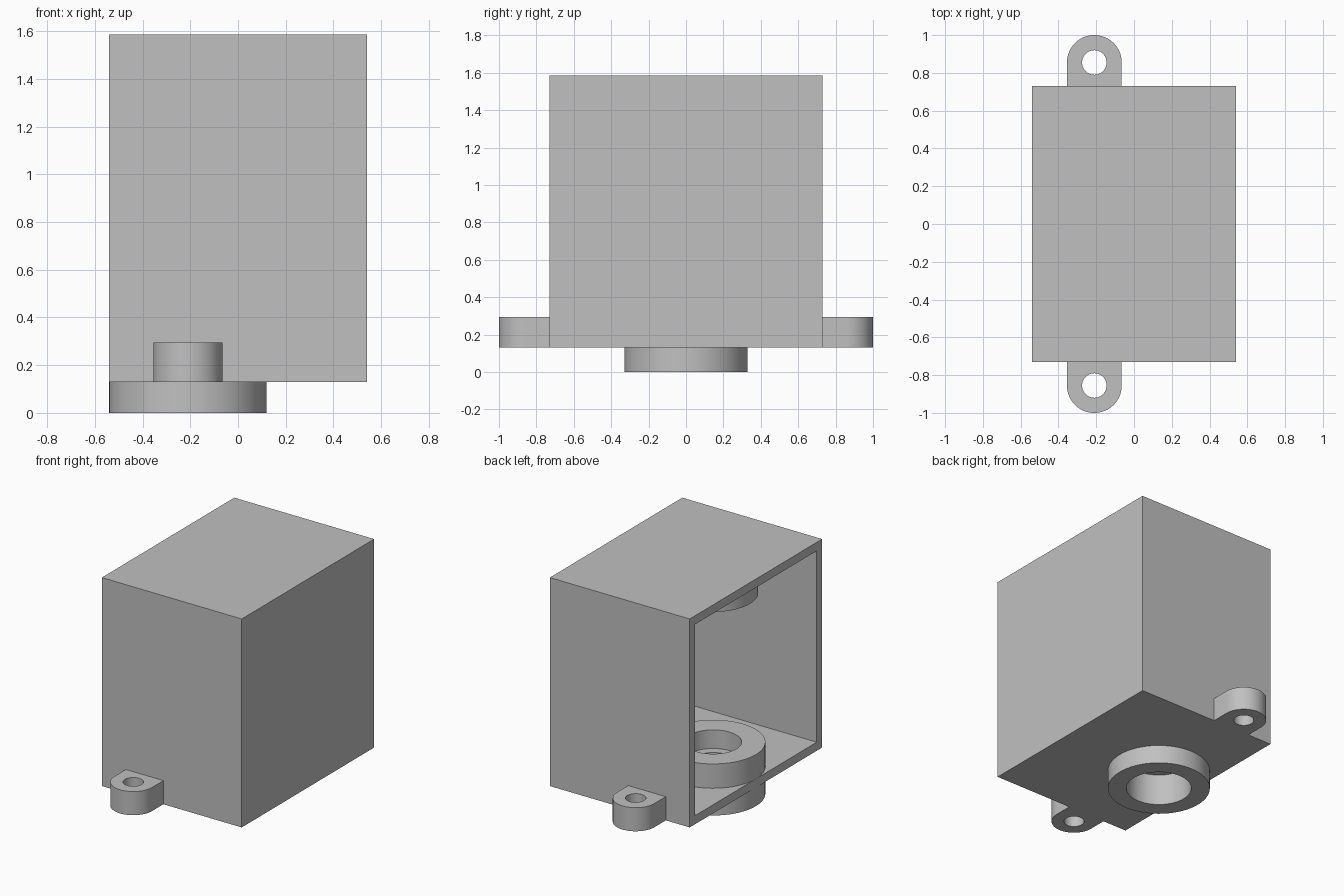
import bpy, bmesh
from math import cos, sin, pi

cube = bpy.data.objects.get("Cube")
if cube:
    bpy.data.objects.remove(cube, do_unlink=True)

grey = bpy.data.materials.new("plain grey")
grey.use_nodes = True
COLOUR = (0.53, 0.53, 0.53, 1)
grey.diffuse_color = COLOUR
grey.node_tree.nodes["Principled BSDF"].inputs["Base Color"].default_value = COLOUR

AXIS_X = -0.21          # shared axis of the rings and lugs
BASE, TOP = 0.13, 1.585  # underside and top of the case
HALF_X, HALF_Y = 0.54, 0.73
WALL = 0.06
SEGMENTS = 64


def finish(name, bm):
    bmesh.ops.recalc_face_normals(bm, faces=bm.faces)
    mesh = bpy.data.meshes.new(name)
    bm.to_mesh(mesh)
    bm.free()
    mesh.materials.append(grey)
    obj = bpy.data.objects.new(name, mesh)
    bpy.context.collection.objects.link(obj)
    return obj


def select(obj):
    bpy.ops.object.select_all(action='DESELECT')
    obj.select_set(True)
    bpy.context.view_layer.objects.active = obj


def smooth(obj):
    select(obj)
    bpy.ops.object.shade_smooth_by_angle(angle=pi / 6)


def prism(name, outline, z0, z1):
    """Extrude a flat outline between two heights."""
    bm = bmesh.new()
    face = bm.faces.new([bm.verts.new((x, y, z0)) for x, y in outline])
    new = bmesh.ops.extrude_face_region(bm, geom=[face])["geom"]
    verts = [v for v in new if isinstance(v, bmesh.types.BMVert)]
    bmesh.ops.translate(bm, verts=verts, vec=(0, 0, z1 - z0))
    return finish(name, bm)


def rectangle(x0, x1, y0, y1):
    return [(x0, y0), (x1, y0), (x1, y1), (x0, y1)]


def arc(y, radius, turn, steps):
    return [(AXIS_X + radius * cos(turn * i / steps),
             y + radius * sin(turn * i / steps)) for i in range(steps)]


def circle(y, radius):
    return arc(y, radius, 2 * pi, SEGMENTS)


def lathe(name, profile):
    """Turn a closed radius/height profile around the shared axis."""
    bm = bmesh.new()
    rings = [[bm.verts.new((x, y, z)) for x, y in circle(0, r)] for r, z in profile]
    for k, ring in enumerate(rings):
        after = rings[(k + 1) % len(rings)]
        for i in range(SEGMENTS):
            j = (i + 1) % SEGMENTS
            bm.faces.new((ring[i], ring[j], after[j], after[i]))
    obj = finish(name, bm)
    smooth(obj)


def cut(obj, cutter):
    cutter.hide_render = True
    mod = obj.modifiers.new("cut", 'BOOLEAN')
    mod.operation = 'DIFFERENCE'
    mod.solver = 'EXACT'
    mod.object = cutter
    select(obj)
    bpy.ops.object.modifier_apply(modifier=mod.name)
    bpy.data.objects.remove(cutter, do_unlink=True)


# Case: hollow box open on the -x side, with a floor opening for the ring
case = prism("case", rectangle(-HALF_X, HALF_X, -HALF_Y, HALF_Y), BASE, TOP)
inner_y = HALF_Y - WALL
cut(case, prism("cavity_cutter",
                rectangle(-HALF_X - 0.1, HALF_X - WALL, -inner_y, inner_y),
                BASE + WALL, TOP - WALL))
cut(case, prism("floor_cutter", circle(0, 0.25), 0, BASE + 0.1))

# Stepped ring passing through the floor, with a thin inner ledge
lathe("floor_ring", [(0.33, 0), (0.33, 0.36), (0.18, 0.36), (0.18, 0.23),
                     (0.12, 0.23), (0.12, 0.22), (0.21, 0.22), (0.21, 0)])

# Ring hanging from the ceiling
lathe("ceiling_ring", [(0.285, 1.4), (0.285, 1.53), (0.18, 1.53), (0.18, 1.4)])

# Rounded mounting lugs with a through hole, front and back
LUG_Y, LUG_R = 0.855, 0.145
for name, side in (("front_lug", -1), ("back_lug", 1)):
    outline = arc(LUG_Y, LUG_R, pi, 32) + [(AXIS_X - LUG_R, LUG_Y),
                                           (AXIS_X - LUG_R, HALF_Y),
                                           (AXIS_X + LUG_R, HALF_Y)]
    lug = prism(name, [(x, side * y) for x, y in outline], BASE, 0.295)
    cut(lug, prism("hole_cutter", circle(side * LUG_Y, 0.065), 0, 0.5))
    smooth(lug)
